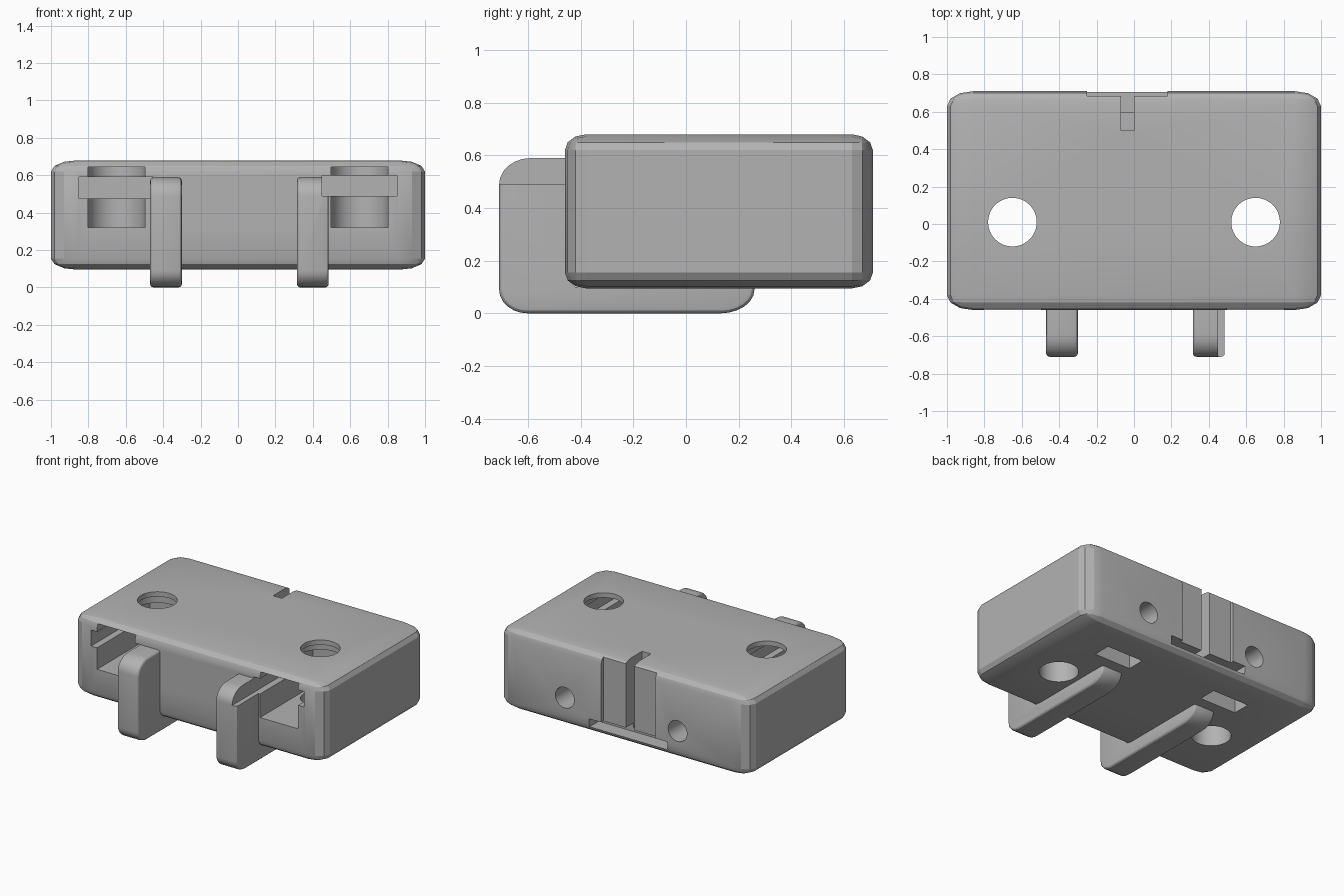
import bpy, bmesh, math
from mathutils import Vector

if "Cube" in bpy.data.objects:
    bpy.data.objects.remove(bpy.data.objects["Cube"])

grey = bpy.data.materials.new("plain_grey")
grey.diffuse_color = (0.45, 0.45, 0.45, 1)
grey.use_nodes = True
grey.node_tree.nodes["Principled BSDF"].inputs["Base Color"].default_value = grey.diffuse_color


def make_object(name, bm):
    bmesh.ops.recalc_face_normals(bm, faces=bm.faces)
    mesh = bpy.data.meshes.new(name)
    bm.to_mesh(mesh)
    bm.free()
    mesh.materials.append(grey)
    obj = bpy.data.objects.new(name, mesh)
    bpy.context.collection.objects.link(obj)
    return obj


def box_bm(x0, x1, y0, y1, z0, z1):
    bm = bmesh.new()
    bmesh.ops.create_cube(bm, size=1)
    bmesh.ops.scale(bm, vec=(x1 - x0, y1 - y0, z1 - z0), verts=bm.verts)
    bmesh.ops.translate(bm, vec=((x0 + x1) / 2, (y0 + y1) / 2, (z0 + z1) / 2), verts=bm.verts)
    return bm


def box(*dims):
    return make_object("cutter", box_bm(*dims))


def prism(name, points, direction):
    """Extrude a closed outline of 3D points along a direction."""
    bm = bmesh.new()
    face = bm.faces.new([bm.verts.new(p) for p in points])
    new = bmesh.ops.extrude_face_region(bm, geom=[face])["geom"]
    bmesh.ops.translate(bm, vec=direction,
                        verts=[v for v in new if isinstance(v, bmesh.types.BMVert)])
    return name, bm


def arc(cx, cy, rx, ry, a0, a1, n):
    return [(cx + rx * math.cos(math.radians(a0 + (a1 - a0) * i / n)),
             cy + ry * math.sin(math.radians(a0 + (a1 - a0) * i / n))) for i in range(n + 1)]


def cut(obj, cutter, keep=False):
    mod = obj.modifiers.new("cut", 'BOOLEAN')
    mod.operation, mod.solver, mod.object = 'DIFFERENCE', 'EXACT', cutter
    bpy.context.view_layer.objects.active = obj
    bpy.ops.object.modifier_apply(modifier=mod.name)
    if not keep:
        bpy.data.objects.remove(cutter, do_unlink=True)


# Main housing: block with stretched rounded edges, bevelled in a scaled space
radii = Vector((0.14, 0.08, 0.06))
bm = box_bm(-1 / radii.x, 1 / radii.x, -0.46 / radii.y, 0.71 / radii.y,
            0.095 / radii.z, 0.68 / radii.z)
bmesh.ops.bevel(bm, geom=bm.edges[:], offset=1, segments=3, profile=0.5, affect='EDGES')
bmesh.ops.scale(bm, vec=radii, verts=bm.verts)
housing = make_object("housing", bm)

# Hook prongs: L profile with rounded tips
outline = (arc(-0.59, 0.49, 0.12, 0.10, 90, 180, 6)
           + arc(-0.60, 0.09, 0.11, 0.09, 180, 270, 6)
           + arc(0.13, 0.09, 0.13, 0.09, 270, 360, 6)
           + [(0.26, 0.10), (-0.42, 0.10), (-0.45, 0.13), (-0.45, 0.59)])
prongs = []
for side, x0 in (("left", -0.47), ("right", 0.315)):
    name, bm = prism(side + "_prong", [(x0, y, z) for y, z in outline], (0.17, 0, 0))
    rim = [e for e in bm.edges if abs(e.verts[0].co.x - e.verts[1].co.x) < 1e-5
           and not all(v.co.y > -0.46 and v.co.z > 0.095 for v in e.verts)]
    bmesh.ops.bevel(bm, geom=rim, offset=0.02, segments=3, profile=0.5, affect='EDGES')
    prongs.append(make_object(name, bm))

# Bolt slots and through holes at the front
for cx, z0, z1 in ((-0.65, 0.475, 0.59), (0.65, 0.49, 0.60)):
    u_shape = arc(cx, 0.01, 0.152, 0.152, 0, 180, 24) + [(cx - 0.152, -0.6), (cx + 0.152, -0.6)]
    cut(housing, make_object(*prism("cutter", [(x, y, 0.32) for x, y in u_shape], (0, 0, 0.325))))
    hole = arc(cx, 0.01, 0.13, 0.13, 0, 352.5, 47)
    cut(housing, make_object(*prism("cutter", [(x, y, -0.1) for x, y in hole], (0, 0, 1))))
    wide = box(cx - 0.2, cx + 0.2, -0.85, 0.21, z0, z1)
    if cx > 0:
        cut(prongs[1], wide, keep=True)
    cut(housing, wide)

# Rear screw holes with nut pockets opening underneath
for cx in (-0.43, 0.47):
    hole = arc(cx, 0.30, 0.075, 0.075, 0, 345, 23)
    cut(housing, make_object(*prism("cutter", [(x, 0.28, z) for x, z in hole], (0, 0.6, 0))))
    cut(housing, box(cx - 0.145, cx + 0.145, 0.34, 0.47, 0, 0.45))

# Rear recess, its narrow groove and the wider foot slot
cut(housing, box(-0.25, 0.18, 0.685, 0.8, 0.17, 0.8))
cut(housing, box(-0.07, 0.0, 0.5, 0.8, 0.17, 0.8))
cut(housing, box(-0.35, 0.275, 0.6, 0.8, 0.14, 0.2))

# Smooth only the shallow curves
for obj in [housing] + prongs:
    bpy.ops.object.select_all(action='DESELECT')
    obj.select_set(True)
    bpy.context.view_layer.objects.active = obj
    bpy.ops.object.shade_smooth_by_angle(angle=math.radians(20))
